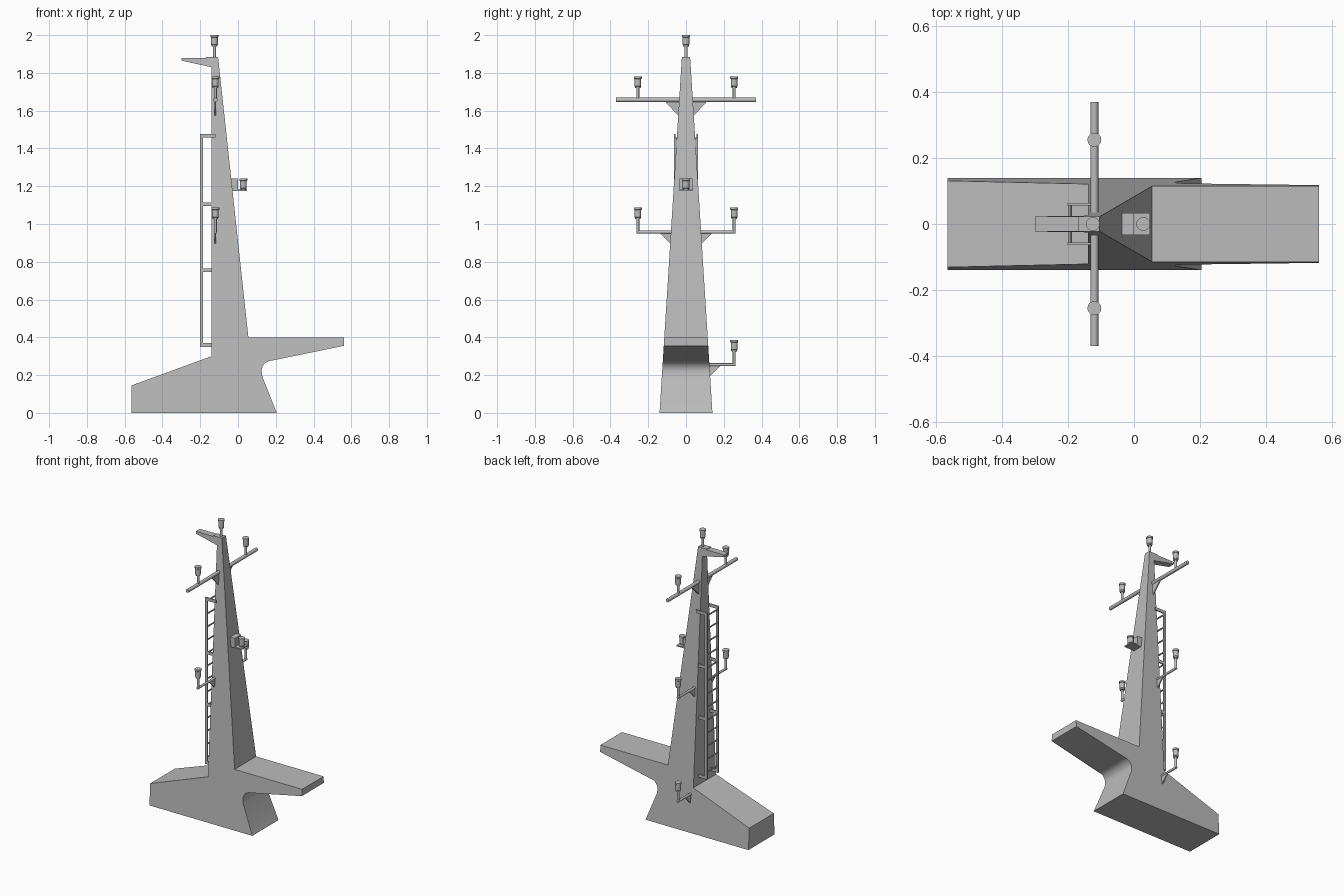
import bpy, bmesh, math
from mathutils import Vector

cube = bpy.data.objects.get("Cube")
if cube:
    bpy.data.objects.remove(cube, do_unlink=True)

grey = bpy.data.materials.new("painted_grey")
grey.use_nodes = True
COLOUR = (0.5, 0.5, 0.5, 1)
grey.diffuse_color = COLOUR
grey.node_tree.nodes["Principled BSDF"].inputs["Base Color"].default_value = COLOUR


def finish(name, bm, smooth=True):
    bmesh.ops.recalc_face_normals(bm, faces=bm.faces)
    mesh = bpy.data.meshes.new(name)
    bm.to_mesh(mesh)
    bm.free()
    mesh.materials.append(grey)
    obj = bpy.data.objects.new(name, mesh)
    bpy.context.collection.objects.link(obj)
    if smooth:
        bpy.ops.object.select_all(action='DESELECT')
        obj.select_set(True)
        bpy.context.view_layer.objects.active = obj
        bpy.ops.object.shade_smooth_by_angle(angle=math.radians(35))
    return obj


def prism(name, front, back, smooth=False):
    """Solid between two matching outlines."""
    bm = bmesh.new()
    a = [bm.verts.new(p) for p in front]
    b = [bm.verts.new(p) for p in back]
    bm.faces.new(a)
    bm.faces.new(b[::-1])
    for i in range(len(a)):
        j = (i + 1) % len(a)
        bm.faces.new((a[i], b[i], b[j], a[j]))
    return finish(name, bm, smooth)


def box(name, lo, hi):
    def ring(z):
        return [(lo[0], lo[1], z), (hi[0], lo[1], z), (hi[0], hi[1], z), (lo[0], hi[1], z)]
    return prism(name, ring(lo[2]), ring(hi[2]))


def rod(name, start, end, radius, sides=12):
    a, b = Vector(start), Vector(end)
    turn = (b - a).to_track_quat('Z', 'Y')
    circle = [turn @ Vector((radius * math.cos(t), radius * math.sin(t), 0))
              for t in (2 * math.pi * i / sides for i in range(sides))]
    return prism(name, [a + c for c in circle], [b + c for c in circle], True)


def lathe(name, centre, profile, sides=20):
    bm = bmesh.new()
    rings = []
    for r, z in profile:
        rings.append([bm.verts.new((centre[0] + r * math.cos(2 * math.pi * i / sides),
                                    centre[1] + r * math.sin(2 * math.pi * i / sides),
                                    centre[2] + z)) for i in range(sides)])
    bm.faces.new(rings[0])
    bm.faces.new(rings[-1])
    for low, high in zip(rings, rings[1:]):
        for i in range(sides):
            j = (i + 1) % sides
            bm.faces.new((low[i], low[j], high[j], high[i]))
    return finish(name, bm)


def lamp(name, x, y, z):
    lathe(name, (x, y, z), [(0.015, 0), (0.016, 0.008), (0.018, 0.01), (0.018, 0.048),
                            (0.021, 0.05), (0.021, 0.06)])


def half_width(z):
    return 0.14 - 0.118 * z / 1.88


# Mast body: side profile, narrowing towards the top
profile = [(-0.565, 0), (0.205, 0), (0.128, 0.195)]
profile += [(0.18 - 0.055 * math.cos(t), 0.222 + 0.055 * math.sin(t))
            for t in (math.radians(100 * i / 8 - 10) for i in range(9))]
profile += [(0.56, 0.355), (0.56, 0.4), (0.055, 0.4), (-0.105, 1.88), (-0.30, 1.88),
            (-0.30, 1.865), (-0.14, 1.83), (-0.14, 0.3), (-0.565, 0.145)]
prism("mast_body", [(x, -half_width(z), z) for x, z in profile],
      [(x, half_width(z), z) for x, z in profile], True)

# Masthead lamp
box("masthead_plate", (-0.17, -0.022, 1.878), (-0.105, 0.022, 1.885))
rod("masthead_stem", (-0.125, 0, 1.87), (-0.125, 0, 1.945), 0.008)
lamp("masthead_lamp", -0.125, 0, 1.94)

# Side lamps, their arms and gussets
ARM_X, LAMP_Y = -0.12, 0.255


def gusset(name, side, z, reach, drop):
    inner = half_width(z) - 0.01
    outline = [(inner, z), (inner + reach, z), (inner + reach, z - 0.008),
               (half_width(z - drop), z - drop), (inner, z - drop)]
    prism(name, [(ARM_X - 0.004, side * y, h) for y, h in outline],
          [(ARM_X + 0.004, side * y, h) for y, h in outline])


rod("upper_crossarm", (ARM_X, -0.37, 1.657), (ARM_X, 0.37, 1.657), 0.012)
for label, side in (("right", -1), ("left", 1)):
    y = side * LAMP_Y
    rod(f"upper_stem_{label}", (ARM_X, y, 1.657), (ARM_X, y, 1.725), 0.008)
    lamp(f"upper_lamp_{label}", ARM_X, y, 1.72)
    gusset(f"upper_gusset_{label}", side, 1.65, 0.08, 0.075)

for level, z, sides in (("middle", 0.957, (-1, 1)), ("lower", 0.255, (1,))):
    for side in sides:
        label = "left" if side > 0 else "right"
        y = side * LAMP_Y
        rod(f"{level}_arm_{label}", (ARM_X, side * (half_width(z) - 0.02), z),
            (ARM_X, y + side * 0.006, z), 0.008)
        rod(f"{level}_stem_{label}", (ARM_X, y, z), (ARM_X, y, z + 0.075), 0.008)
        lamp(f"{level}_lamp_{label}", ARM_X, y, z + 0.07)
        gusset(f"{level}_gusset_{label}", side, z, 0.065, 0.06)

# Forward lamp on its bracket
box("forward_bracket", (-0.05, -0.034, 1.178), (0.0, 0.034, 1.24))
box("forward_shelf", (-0.04, -0.034, 1.175), (0.048, 0.034, 1.182))
lamp("forward_lamp", 0.028, 0, 1.18)

# Ladder
RAIL_Y, LOW, HIGH = 0.06, 0.35, 1.477
for label, side in (("right", -1), ("left", 1)):
    y = side * RAIL_Y
    box(f"ladder_rail_{label}", (-0.202, y - 0.004, LOW), (-0.185, y + 0.004, HIGH))
    for n, (z, inner) in enumerate(((0.36, -0.135), (0.755, -0.135), (1.105, -0.135), (1.467, -0.12))):
        box(f"ladder_bracket_{label}_{n}", (-0.195, y - 0.004, z - 0.01), (inner, y + 0.004, z + 0.01))
RUNGS = 13
for n in range(RUNGS):
    z = LOW + 0.045 + n * (HIGH - LOW - 0.07) / (RUNGS - 1)
    rod(f"ladder_rung_{n}", (-0.193, -RAIL_Y, z), (-0.193, RAIL_Y, z), 0.005, 8)
